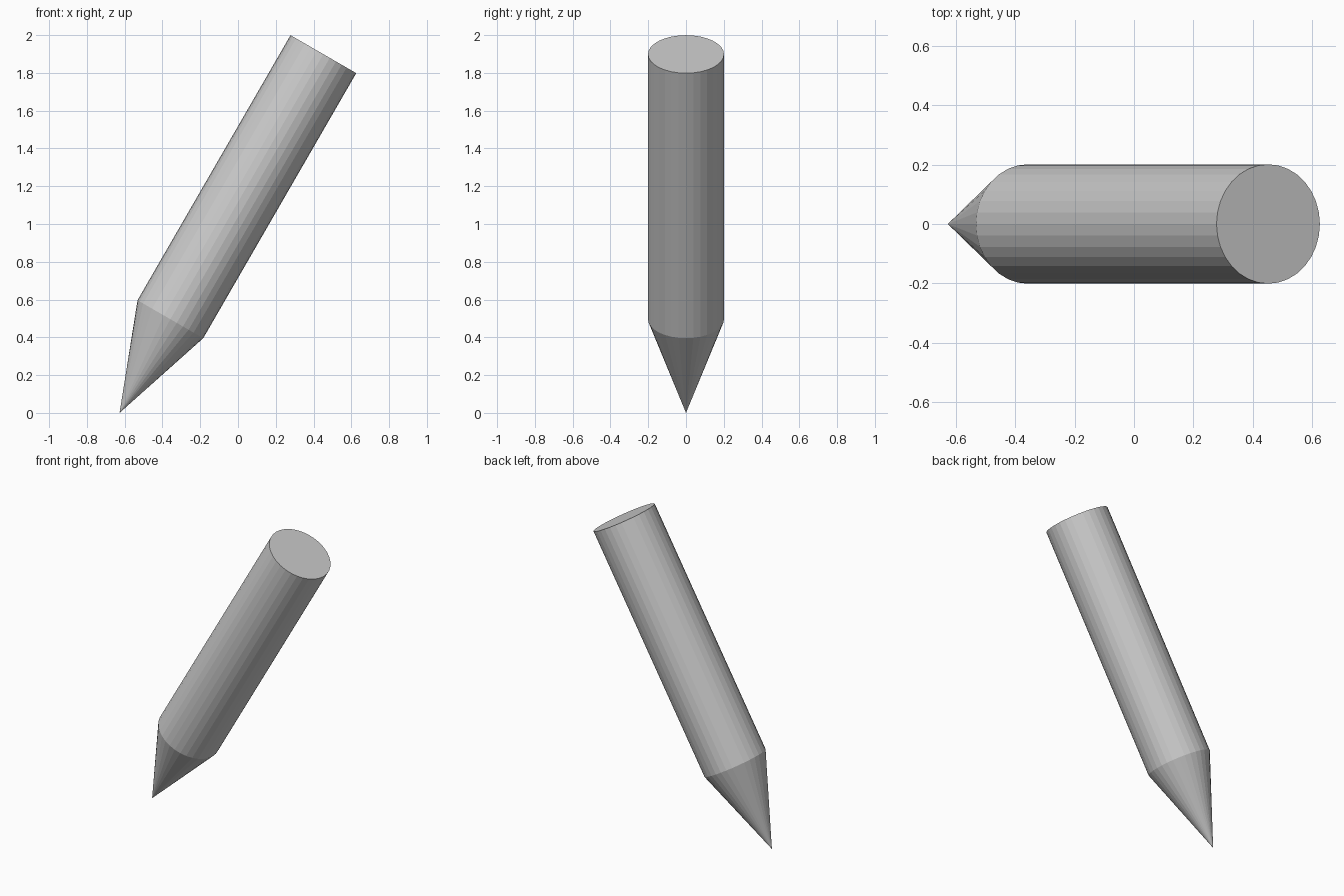
import bpy
import bmesh
from mathutils import Vector, Matrix

if "Cube" in bpy.data.objects:
    bpy.data.objects.remove(bpy.data.objects["Cube"])

SIDES = 32
RADIUS = 0.201
TIP = Vector((-0.627, 0, 0))
COLLAR = Vector((-0.358, 0, 0.496))   # where point meets shaft
TOP = Vector((0.452, 0, 1.899))

tilt = (TOP - COLLAR).to_track_quat('Z', 'Y').to_matrix().to_4x4()


def add_part(name, start, length, tip=None):
    """Tilted cylinder, or a cone running from the ring at start to tip."""
    bm = bmesh.new()
    bmesh.ops.create_cone(bm, cap_ends=True, segments=SIDES, radius1=RADIUS,
                          radius2=RADIUS if tip is None else 0, depth=length,
                          matrix=Matrix.Translation(start) @ tilt
                          @ Matrix.Translation((0, 0, length / 2)))
    if tip is not None:
        apex = max(bm.verts, key=lambda v: len(v.link_edges))
        apex.co = tip
        bmesh.ops.recalc_face_normals(bm, faces=bm.faces)
    mesh = bpy.data.meshes.new(name)
    bm.to_mesh(mesh)
    bm.free()
    obj = bpy.data.objects.new(name, mesh)
    bpy.context.collection.objects.link(obj)


# Round leaning shaft
add_part("shaft", COLLAR, (TOP - COLLAR).length)
# Sharpened lower end
add_part("point", COLLAR, 0.5, TIP)
